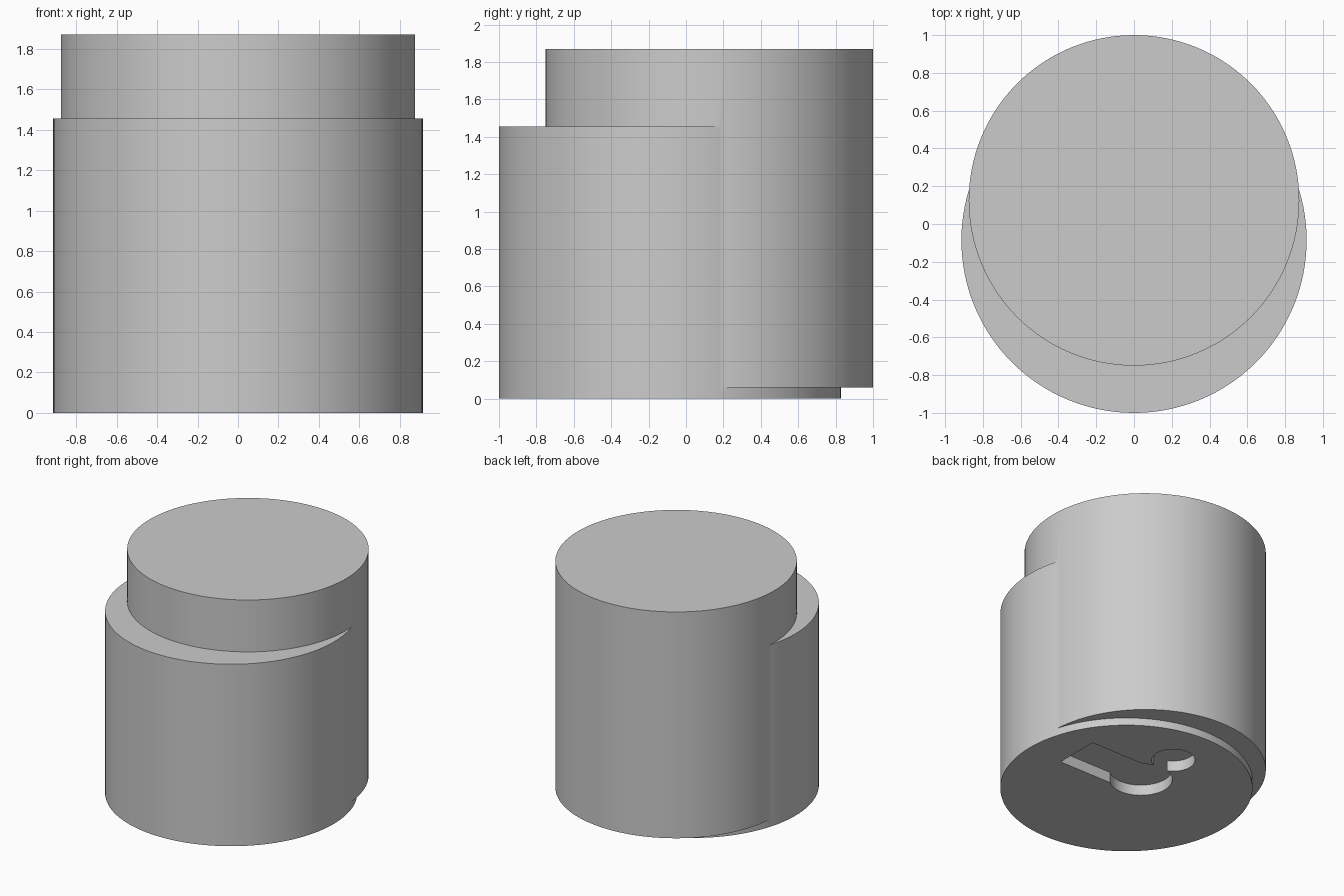
import bpy, math

if "Cube" in bpy.data.objects:
    bpy.data.objects.remove(bpy.data.objects["Cube"])


def cylinder(name, radius, y, z0, z1, sides=128):
    bpy.ops.mesh.primitive_cylinder_add(vertices=sides, radius=radius, depth=z1 - z0,
                                        location=(0, y, (z0 + z1) / 2))
    ob = bpy.context.object
    ob.name = name
    return ob


def box(name, x0, x1, y0, y1, z0, z1):
    bpy.ops.mesh.primitive_cube_add(size=1, location=((x0 + x1) / 2, (y0 + y1) / 2, (z0 + z1) / 2))
    ob = bpy.context.object
    ob.name = name
    ob.scale = (x1 - x0, y1 - y0, z1 - z0)
    bpy.ops.object.transform_apply(location=False, rotation=False, scale=True)
    return ob


def combine(target, other, operation):
    mod = target.modifiers.new(operation.lower(), 'BOOLEAN')
    mod.operation = operation
    mod.solver = 'EXACT'
    mod.object = other
    bpy.context.view_layer.objects.active = target
    bpy.ops.object.modifier_apply(modifier=mod.name)
    bpy.data.objects.remove(other, do_unlink=True)


# Wide lower drum and the taller drum set towards the back
body = cylinder("offset_drum_body", 0.914, -0.086, 0.0, 1.455)
combine(body, cylinder("upper_drum", 0.875, 0.125, 0.06, 1.87), 'UNION')

# Shallow recess underneath: large round, small round and side slot
depth = 0.085
for cutter in (cylinder("large_round_cutter", 0.228, 0.077, -0.1, depth, 64),
               cylinder("small_round_cutter", 0.158, 0.442, -0.1, depth, 64),
               box("slot_cutter", 0.0, 0.61, -0.1, 0.26, -0.1, depth)):
    cutter.hide_render = True
    combine(body, cutter, 'DIFFERENCE')

# Smooth walls with crisp rims
bpy.ops.object.select_all(action='DESELECT')
body.select_set(True)
bpy.context.view_layer.objects.active = body
bpy.ops.object.shade_smooth_by_angle(angle=math.radians(30))
